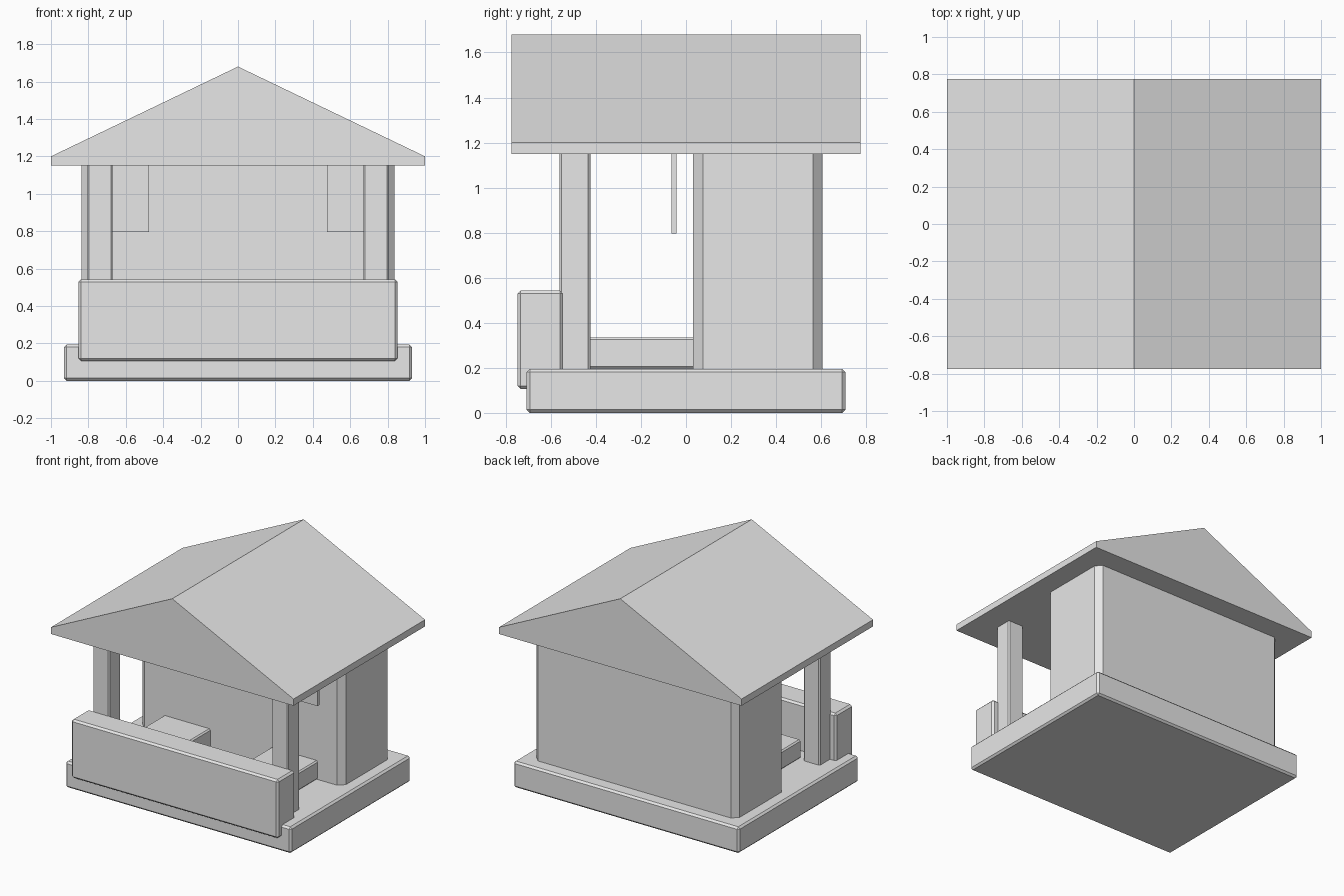
import bpy, bmesh

if "Cube" in bpy.data.objects:
    bpy.data.objects.remove(bpy.data.objects["Cube"])

grey = bpy.data.materials.new("plain grey")
grey.diffuse_color = (0.8, 0.8, 0.8, 1)
grey.use_nodes = True
grey.node_tree.nodes["Principled BSDF"].inputs["Base Color"].default_value = grey.diffuse_color


def finish(name, bm):
    bmesh.ops.recalc_face_normals(bm, faces=bm.faces)
    mesh = bpy.data.meshes.new(name)
    bm.to_mesh(mesh)
    bm.free()
    mesh.materials.append(grey)
    obj = bpy.data.objects.new(name, mesh)
    bpy.context.collection.objects.link(obj)
    return obj


def block(name, xs, ys, zs, bevel=0.0, upright_only=False):
    """Box between coordinate pairs, with flat chamfered edges."""
    bm = bmesh.new()
    bmesh.ops.create_cube(bm, size=1)
    for v in bm.verts:
        for i, (lo, hi) in enumerate((xs, ys, zs)):
            v.co[i] = hi if v.co[i] > 0 else lo
    if bevel:
        edges = [e for e in bm.edges if not upright_only
                 or abs(e.verts[0].co.z - e.verts[1].co.z) > 0.01]
        bmesh.ops.bevel(bm, geom=edges, offset=bevel, segments=1,
                        profile=0.5, affect='EDGES')
    return finish(name, bm)


def pair(name, xs, *args, **kw):
    """Right-hand block plus its mirrored twin."""
    block("right_" + name, xs, *args, **kw)
    block("left_" + name, (-xs[1], -xs[0]), *args, **kw)


# Plinth, front counter and rear room
block("base", (-0.93, 0.93), (-0.707, 0.707), (0, 0.195), 0.014)
block("front_counter", (-0.853, 0.853), (-0.748, -0.546), (0.106, 0.543), 0.014)
block("rear_room", (-0.838, 0.838), (0.032, 0.607), (0.18, 1.16), 0.043, True)

# Front posts, benches and hanging panels
pair("front_post", (0.67, 0.805), (-0.562, -0.425), (0.18, 1.16), 0.009, True)
pair("bench", (0.25, 0.635), (-0.45, 0.05), (0.195, 0.335), 0.01)
pair("hanging_panel", (0.475, 0.70), (-0.065, -0.042), (0.796, 1.16))

# Gable roof: extruded profile with a thin eave
bm = bmesh.new()
profile = [(-1, 1.15), (1, 1.15), (1, 1.2), (0, 1.68), (-1, 1.2)]
face = bm.faces.new([bm.verts.new((x, -0.774, z)) for x, z in profile])
ext = bmesh.ops.extrude_face_region(bm, geom=[face])
verts = [g for g in ext["geom"] if isinstance(g, bmesh.types.BMVert)]
bmesh.ops.translate(bm, verts=verts, vec=(0, 1.548, 0))
if not face.is_valid or len(bm.faces) < 7:
    bm.faces.new([v for v in bm.verts if v.co.y < 0])
finish("roof", bm)
